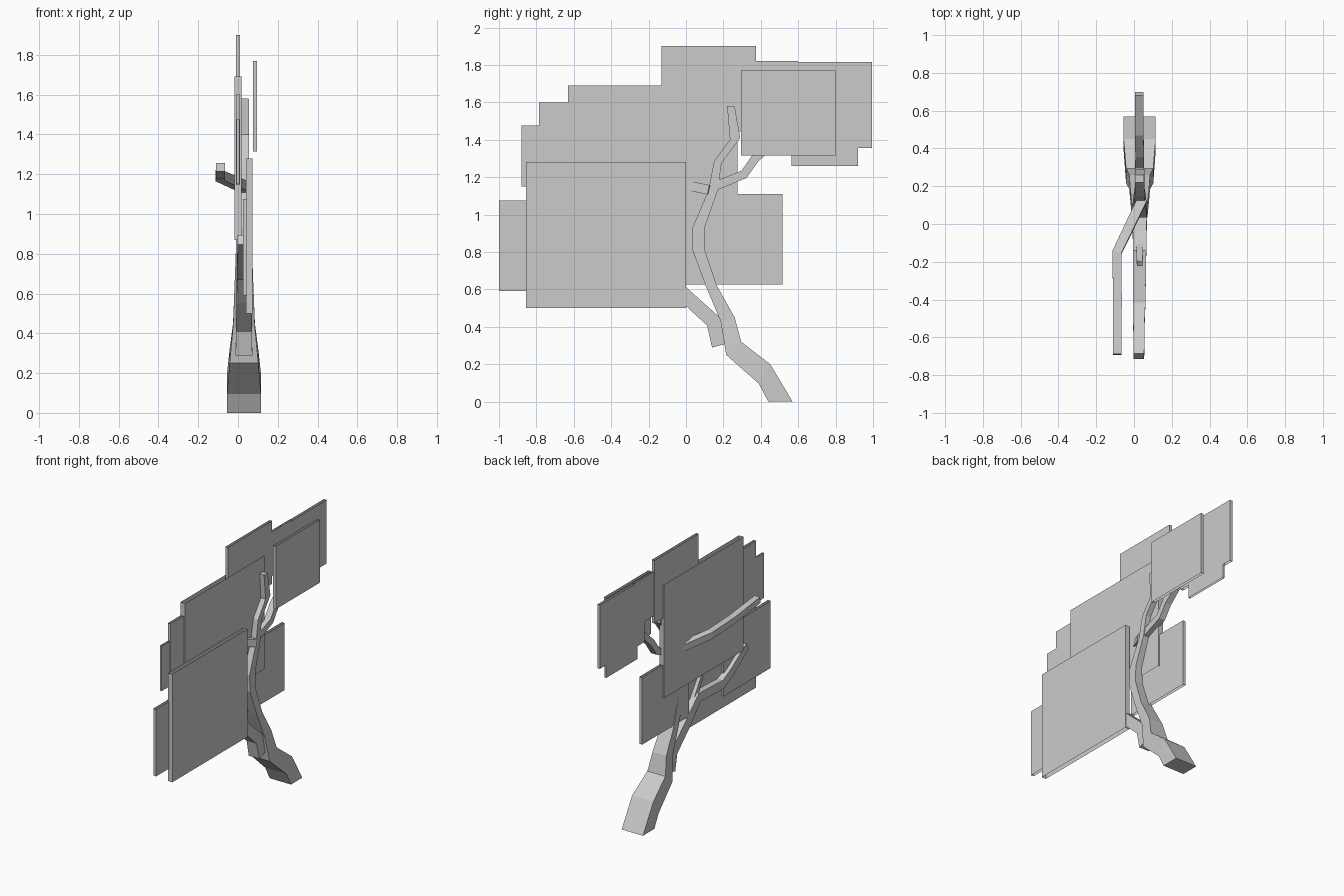
import bpy
from mathutils import Vector

if "Cube" in bpy.data.objects:
    bpy.data.objects.remove(bpy.data.objects["Cube"])


def make_object(name, verts, faces):
    mesh = bpy.data.meshes.new(name)
    mesh.from_pydata(verts, [], faces)
    mesh.update()
    obj = bpy.data.objects.new(name, mesh)
    bpy.context.collection.objects.link(obj)
    return obj


def skin(name, rings):
    """Join four-sided rings into a closed flat-faced limb."""
    verts = [v for ring in rings for v in ring]
    faces = [(0, 1, 2, 3)]
    for i in range(len(rings) - 1):
        a = i * 4
        for k in range(4):
            n = (k + 1) % 4
            faces.append((a + k, a + 4 + k, a + 4 + n, a + n))
    end = len(verts) - 4
    faces.append((end + 3, end + 2, end + 1, end))
    return make_object(name, verts, faces)


def limb(name, path, w0, w1):
    """Square branch along a path, tapering from half width w0 to w1."""
    pts = [Vector(p) for p in path]
    last = len(pts) - 1
    rings = []
    for i, p in enumerate(pts):
        tangent = (pts[min(i + 1, last)] - pts[max(i - 1, 0)]).normalized()
        side = Vector((1, 0, 0))
        side = (side - tangent * side.dot(tangent)).normalized()
        up = tangent.cross(side)
        w = w0 + (w1 - w0) * i / last
        rings.append([p + (side * a + up * b) * w
                      for a, b in ((-1, -1), (-1, 1), (1, 1), (1, -1))])
    return skin(name, rings)


def leaf_card(name, x, y0, y1, z0, z1):
    """Thin upright foliage panel, open at top and bottom."""
    t = (y1 - y0) * 0.02
    base = [(x - t, y0), (x + t, y0), (x + t, y1), (x - t, y1)]
    verts = [(a, b, z) for z in (z0, z1) for a, b in base]
    faces = [(k, (k + 1) % 4, (k + 1) % 4 + 4, k + 4) for k in range(4)]
    return make_object(name, verts, faces)


# Trunk: left y,z  right y,z  half depth
CX = 0.03
trunk = [
    (0.44, 0.00, 0.57, 0.00, 0.085),
    (0.39, 0.095, 0.45, 0.20, 0.085),
    (0.215, 0.25, 0.295, 0.32, 0.072),
    (0.185, 0.43, 0.26, 0.45, 0.055),
    (0.105, 0.62, 0.165, 0.62, 0.048),
    (0.035, 0.81, 0.10, 0.81, 0.041),
    (0.035, 0.93, 0.10, 0.93, 0.038),
    (0.12, 1.13, 0.17, 1.13, 0.03),
    (0.15, 1.285, 0.19, 1.275, 0.026),
    (0.235, 1.40, 0.29, 1.41, 0.026),
    (0.22, 1.58, 0.26, 1.58, 0.024),
]
skin("trunk", [[(CX - h, ly, lz), (CX + h, ly, lz), (CX + h, ry, rz), (CX - h, ry, rz)]
               for ly, lz, ry, rz, h in trunk])

# Branches
limb("upper_back_branch", [(.03, .15, 1.15), (.03, .31, 1.215), (.03, .37, 1.30),
                           (.028, .48, 1.40), (.028, .69, 1.50)], .024, .022)
limb("upper_front_branch", [(.045, .13, 1.13), (-.09, -.15, 1.19),
                            (-.088, -.40, 1.20), (-.088, -.69, 1.235)], .026, .022)
limb("lower_front_branch", [(.03, .18, .30), (.03, .145, .43), (.03, -.02, .58),
                            (.03, -.15, .71), (.028, -.42, .70), (.026, -.52, .75),
                            (.026, -.70, .87)], .042, .028)
limb("lower_twig", [(.03, -.09, .65), (.03, -.21, .84)], .02, .015)

# Foliage panels: x, y range, z range
cards = [
    (.057, -.855, 0.0, .50, 1.28),
    (.085, .295, .80, 1.315, 1.77),
    (0, -.13, .375, 1.445, 1.90),
    (0, .49, .995, 1.355, 1.815),
    (0, .245, .60, 1.50, 1.82),
    (0, .565, .92, 1.26, 1.58),
    (0, -.63, .275, .87, 1.69),
    (0, -.02, .515, .625, 1.11),
    (0, -.785, -.28, 1.145, 1.60),
    (0, -.88, -.52, 1.15, 1.475),
    (.035, -1.0, -.465, .59, 1.075),
]
for i, c in enumerate(cards):
    leaf_card(f"foliage_panel_{i + 1}", *c)
